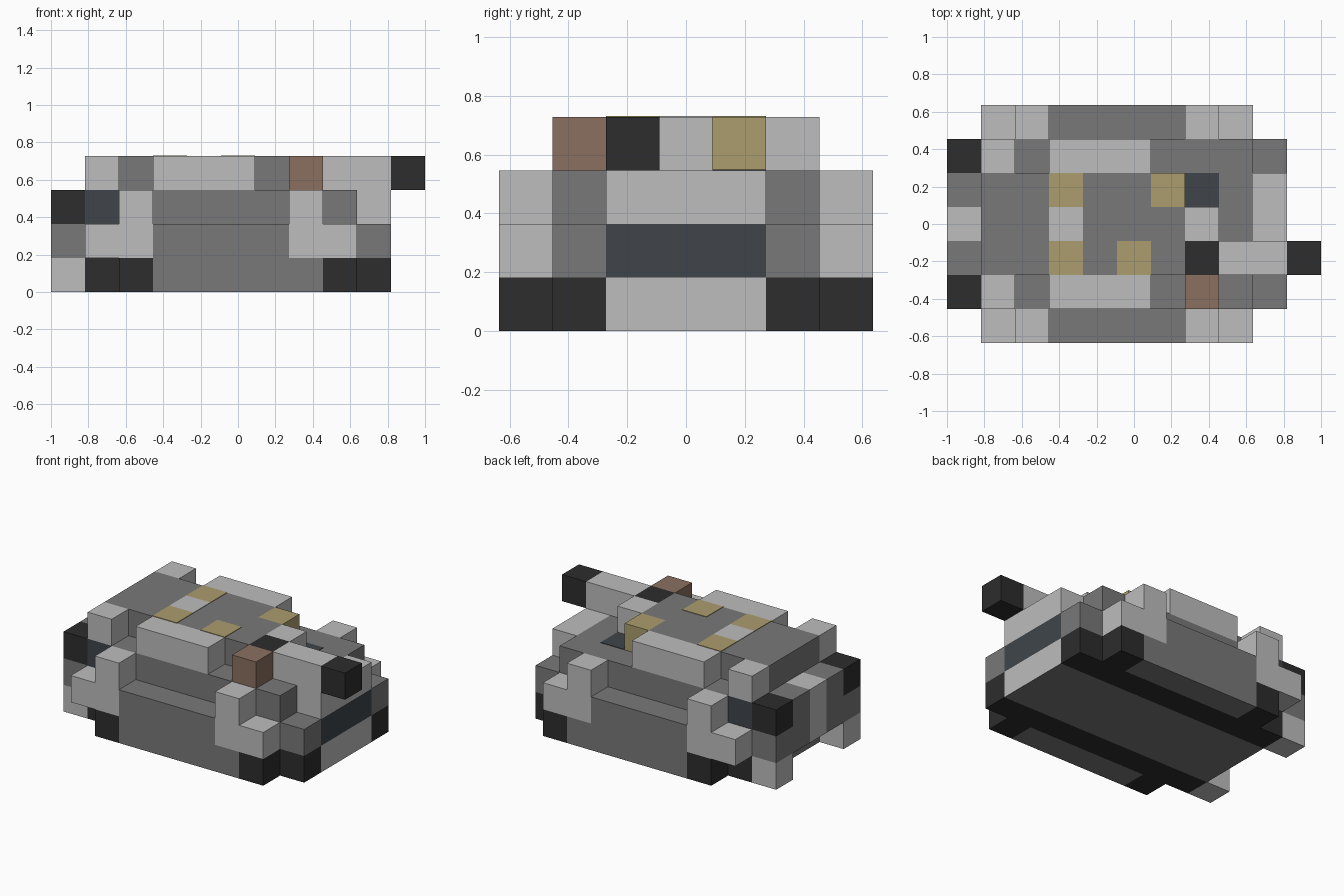
import bpy
import bmesh

cube = bpy.data.objects.get("Cube")
if cube:
    bpy.data.objects.remove(cube, do_unlink=True)

U = 2 / 11  # edge length of one block


def material(name, r, g, b):
    m = bpy.data.materials.new(name)
    m.use_nodes = True
    m.diffuse_color = (r, g, b, 1)
    m.node_tree.nodes["Principled BSDF"].inputs["Base Color"].default_value = (r, g, b, 1)
    return m


LIGHT = material("light grey", 0.51, 0.51, 0.51)
GREY = material("mid grey", 0.19, 0.19, 0.19)
BLACK = material("black", 0.026, 0.026, 0.026)
NAVY = material("dark slate", 0.05, 0.06, 0.07)
TAN = material("tan", 0.41, 0.34, 0.153)
BROWN = material("brown", 0.254, 0.162, 0.117)


def part(name, mat, *boxes, mirror=False):
    """Boxes are (x, y, z, length, width, height) in blocks from the rear right corner."""
    bm = bmesh.new()
    for x, y, z, l, w, h in boxes:
        verts = bmesh.ops.create_cube(bm, size=1)["verts"]
        bmesh.ops.scale(bm, vec=(l * U, w * U, h * U), verts=verts)
        center = ((x + l / 2 - 5.5) * U, (y + w / 2 - 3.5) * U, (z + h / 2) * U)
        bmesh.ops.translate(bm, vec=center, verts=verts)
    mesh = bpy.data.meshes.new(name)
    bm.to_mesh(mesh)
    bm.free()
    mesh.materials.append(mat)
    obj = bpy.data.objects.new(name, mesh)
    bpy.context.collection.objects.link(obj)
    if mirror:
        mod = obj.modifiers.new("Mirror", "MIRROR")
        mod.use_axis = (False, True, False)
        mod.use_mirror_merge = False
    return obj


def plate(name, mat, *cells, z):
    part(name, mat, *[(x, y, z, 1, 1, 0.02) for x, y in cells])


# Hull and nose
part("hull", GREY, (1, 2, 0, 8, 3, 3))
skirt = part("nose_skirt", LIGHT, (9, 2, 0, 1, 3, 1))
skirt.data.materials.append(GREY)
for face in skirt.data.polygons:
    if face.normal.z < -0.5:  # underside matches the hull floor
        face.material_index = 1
part("nose_band", NAVY, (9, 2, 1, 1, 3, 1))
part("nose_top", LIGHT, (9, 2, 2, 1, 3, 1))
plate("deck_hatch", NAVY, (7, 4), z=3)

# Running gear and side walls
part("inner_track", BLACK, (1, 1, 0, 9, 1, 1), mirror=True)
part("track_end", BLACK, (2, 0, 0, 1, 1, 1), (8, 0, 0, 1, 1, 1), mirror=True)
part("side_wall", GREY, (1, 1, 1, 9, 1, 1), (2, 1, 2, 7, 1, 1), mirror=True)
part("side_skirt", GREY, (3, 0, 0, 5, 1, 1), (3, 0, 1, 4, 1, 1), mirror=True)
part("rear_fender", LIGHT, (1, 0, 1, 2, 1, 1), (2, 0, 2, 1, 1, 1), mirror=True)
part("front_fender", LIGHT, (7, 0, 1, 2, 1, 1), (7, 0, 2, 1, 1, 1), mirror=True)

# Rear corners and grille
part("rear_vent", NAVY, (1, 1, 2, 1, 1, 1), mirror=True)
part("rear_post", LIGHT, (1, 1, 3, 1, 1, 1), mirror=True)
part("exhaust", BLACK, (0, 1, 2, 1, 1, 1), mirror=True)
part("exhaust_mount", GREY, (0, 1, 1, 1, 1, 1), mirror=True)
part("rear_foot", LIGHT, (0, 1, 0, 1, 1, 1), mirror=True)
part("grille_side", GREY, (0, 2, 1, 1, 1, 2), mirror=True)
part("grille_center", LIGHT, (0, 3, 1, 1, 1, 2))

# Turret
part("turret", GREY, (1, 2, 3, 5, 3, 1), (6, 2, 3, 1, 2, 1))
part("turret_side", LIGHT, (3, 1, 3, 3, 1, 1), mirror=True)
part("turret_corner", TAN, (6, 4, 3, 1, 1, 1))
plate("turret_patch", TAN, (3, 4), (3, 2), (5, 2), z=4)
plate("turret_hatch", LIGHT, (3, 3), z=4)

# Gun
part("gun_shield", LIGHT, (7, 3, 3, 1, 1, 1))
part("gun_breech", BLACK, (7, 2, 3, 1, 1, 1))
part("gun_crate", BROWN, (7, 1, 3, 1, 1, 1))
part("barrel", LIGHT, (8, 2, 3, 2, 1, 1))
part("muzzle", BLACK, (10, 2, 3, 1, 1, 1))
